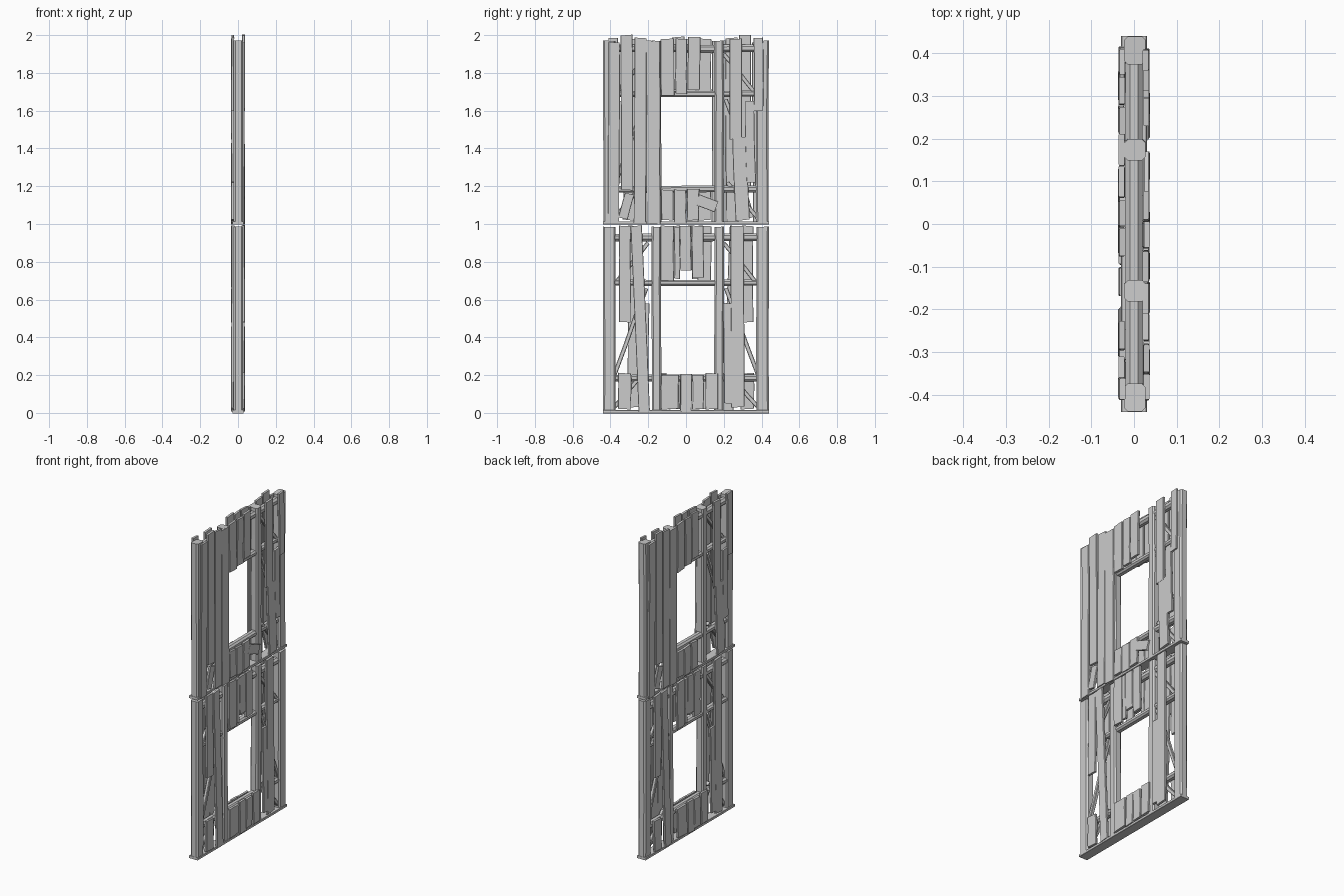
import bpy, bmesh, math, random
from mathutils import Vector

random.seed(4)
if "Cube" in bpy.data.objects:
    bpy.data.objects.remove(bpy.data.objects["Cube"])

wood = bpy.data.materials.new("weathered_grey_wood")
wood.use_nodes = True
GREY = (0.6, 0.6, 0.6, 1)
wood.diffuse_color = GREY
wood.node_tree.nodes["Principled BSDF"].inputs["Base Color"].default_value = GREY


def timber(name, a, b, width, depth, chamfer=0.3, rough=0.002, rings=4):
    """Chamfered, slightly uneven bar from a to b; depth runs along x."""
    a, b = Vector(a), Vector(b)
    out = Vector((1, 0, 0))
    side = (b - a).normalized().cross(out).normalized()
    w, d = width / 2, depth / 2
    c = min(w, d) * chamfer
    corner = [(w, d - c), (w - c, d)]
    quarter = corner + [(-u, v) for u, v in reversed(corner)]
    profile = quarter + [(-u, -v) for u, v in quarter]
    bm = bmesh.new()
    loops = []
    for i in range(rings):
        mid = a.lerp(b, i / (rings - 1))
        shift = random.uniform(-rough, rough)
        slant = random.uniform(-0.08, 0.08) if rough and i in (0, rings - 1) else 0
        loops.append([bm.verts.new(mid + side * (u + shift) + out * v
                                   + (b - a).normalized() * u * slant)
                      for u, v in profile])
    n = len(profile)
    for low, high in zip(loops, loops[1:]):
        for i in range(n):
            bm.faces.new((low[i], low[(i + 1) % n], high[(i + 1) % n], high[i]))
    bm.faces.new(loops[0])
    bm.faces.new(loops[-1])
    bmesh.ops.recalc_face_normals(bm, faces=bm.faces)
    mesh = bpy.data.meshes.new(name)
    bm.to_mesh(mesh)
    bm.free()
    mesh.materials.append(wood)
    obj = bpy.data.objects.new(name, mesh)
    bpy.context.collection.objects.link(obj)
    return obj


# Cladding boards: bottom y, top y, width, bottom z, top z (within one storey)
UPPER = [
    (-0.385, -0.38, 0.06, 0.0, 0.96), (-0.31, -0.313, 0.064, 0.18, 1.0),
    (-0.335, -0.30, 0.05, 0.03, 0.16), (-0.245, -0.24, 0.064, 0.01, 0.985),
    (-0.172, -0.175, 0.074, 0.0, 0.97), (-0.098, -0.098, 0.072, 0.68, 0.98),
    (-0.026, -0.026, 0.06, 0.69, 0.98), (0.042, 0.042, 0.066, 0.71, 0.99),
    (-0.10, -0.10, 0.064, 0.02, 0.18), (-0.032, -0.032, 0.064, 0.01, 0.18),
    (0.037, 0.037, 0.064, 0.02, 0.185), (0.262, 0.262, 0.066, 0.45, 0.98),
    (0.30, 0.282, 0.075, 0.02, 0.46), (0.345, 0.335, 0.05, 0.22, 0.65),
    (0.385, 0.385, 0.05, 0.6, 0.985),
]
LOWER = [
    (-0.325, -0.325, 0.062, 0.48, 0.99), (-0.325, -0.325, 0.07, 0.02, 0.21),
    (-0.22, -0.262, 0.06, 0.01, 0.99), (-0.098, -0.10, 0.07, 0.7, 0.99),
    (-0.047, -0.047, 0.03, 0.71, 0.985), (-0.002, -0.002, 0.06, 0.755, 0.99),
    (0.063, 0.063, 0.062, 0.715, 0.99), (-0.085, -0.085, 0.094, 0.02, 0.2),
    (0.0, 0.0, 0.06, 0.01, 0.205), (0.063, 0.063, 0.06, 0.02, 0.2),
    (0.135, 0.135, 0.066, 0.02, 0.21), (0.225, 0.22, 0.05, 0.05, 0.58),
    (0.275, 0.272, 0.07, 0.03, 0.99),
]

parts = []
for storey, base, boards in (("lower", 0.0, LOWER), ("upper", 1.0, UPPER)):
    # Upright posts
    for label, y, w in (("right_end", -0.405, 0.066), ("right_window", -0.157, 0.05),
                        ("left_window", 0.175, 0.05), ("left_end", 0.405, 0.066)):
        parts.append(timber(f"{storey}_{label}_post", (0.002, y, base + 0.01),
                            (0.002, y, base + (0.985 if base == 0 else 0.97)),
                            w, 0.05, 0.35))
    # Horizontal rails: round in section
    for label, z, thick in (("sill", 0.185, 0.036), ("lintel", 0.69, 0.032),
                            ("head", 0.93, 0.04)):
        parts.append(timber(f"{storey}_{label}_rail", (0, -0.39, base + z),
                            (0, 0.39, base + z), thick, 0.04, 0.55))
    # Sole plate
    parts.append(timber(f"{storey}_sole_plate", (0, -0.44, base + 0.006),
                        (0, 0.44, base + 0.006), 0.016, 0.06, 0.2, 0))
    # Slim diagonal braces on both sides of the window
    for s in (-1, 1):
        for y0, z0, y1, z1 in ((0.20, 0.90, 0.38, 0.68), (0.21, 0.66, 0.38, 0.2),
                               (0.22, 0.22, 0.38, 0.03)):
            parts.append(timber(f"{storey}_brace", (0.005, s * y0, base + z0),
                                (0.005, s * y1, base + z1), 0.022, 0.02))
    # Boards on one face, repeated half-turned on the opposite face
    for s in (1, -1):
        face = "left" if s == 1 else "right"
        for y0, y1, w, z0, z1 in boards:
            lean = random.uniform(-0.002, 0.002)
            parts.append(timber(f"{storey}_{face}_board",
                                (s * (0.029 + lean), s * y0, base + z0),
                                (s * (0.028 - lean), s * y1, base + z1), w, 0.014))

# Loose broken board below the upper window
parts.append(timber("loose_broken_board", (0.029, 0.06, 1.13), (0.029, 0.16, 1.09),
                    0.06, 0.014))

# Soft shading with crisp edges
bpy.ops.object.select_all(action="DESELECT")
for obj in parts:
    obj.select_set(True)
bpy.context.view_layer.objects.active = parts[0]
bpy.ops.object.shade_smooth_by_angle(angle=math.radians(35))
